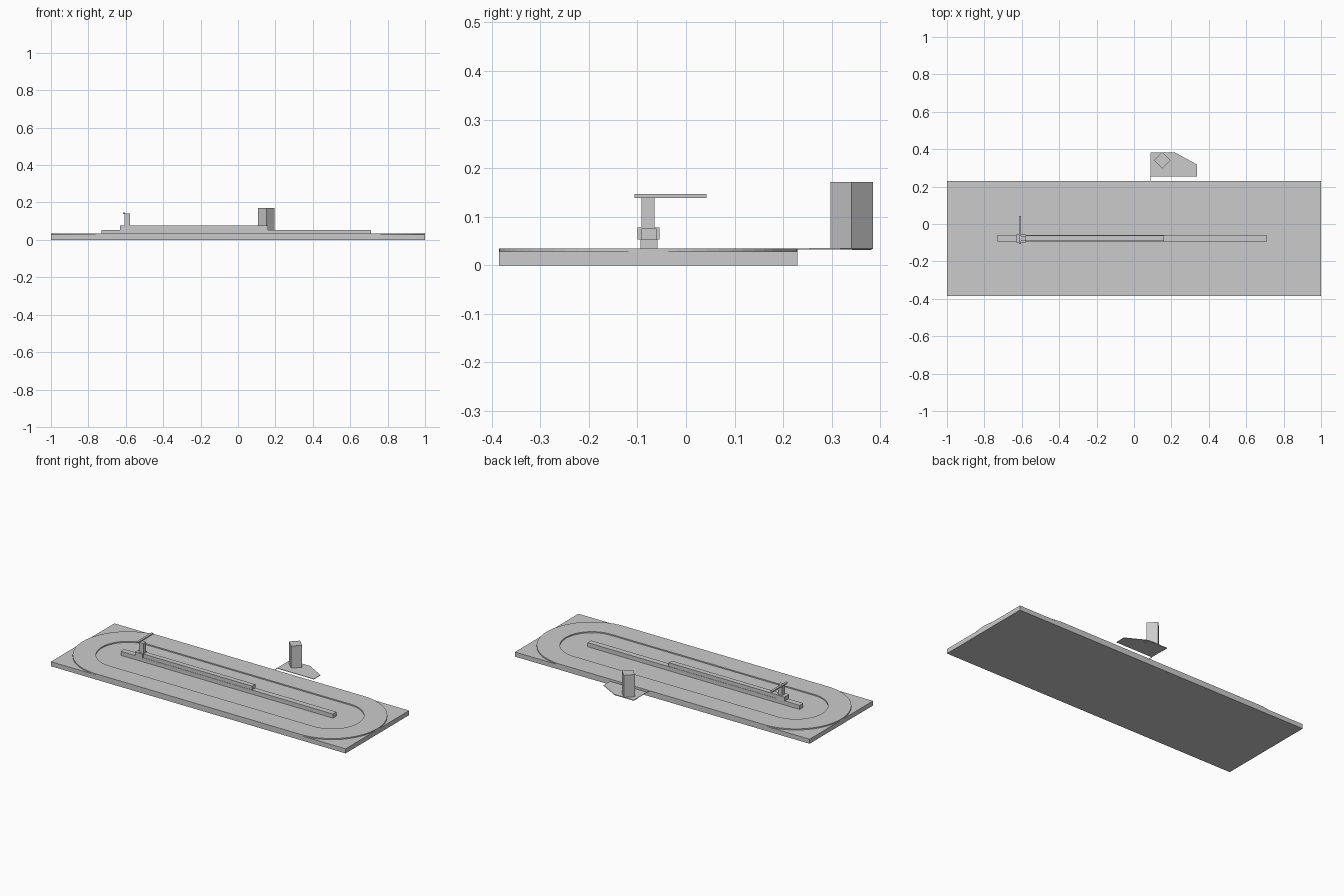
import bpy, bmesh, math

if "Cube" in bpy.data.objects:
    bpy.data.objects.remove(bpy.data.objects["Cube"])

YC = -0.0775  # centre line of the track


def finish(name, bm):
    bmesh.ops.recalc_face_normals(bm, faces=bm.faces)
    me = bpy.data.meshes.new(name)
    bm.to_mesh(me)
    bm.free()
    ob = bpy.data.objects.new(name, me)
    bpy.context.collection.objects.link(ob)
    return ob


def prism(name, pts, z0, z1):
    bm = bmesh.new()
    lo = [bm.verts.new((x, y, z0)) for x, y in pts]
    hi = [bm.verts.new((x, y, z1)) for x, y in pts]
    bm.faces.new(lo)
    bm.faces.new(hi)
    n = len(pts)
    for i in range(n):
        j = (i + 1) % n
        bm.faces.new((lo[i], lo[j], hi[j], hi[i]))
    return finish(name, bm)


def box(name, x0, x1, y0, y1, z0, z1):
    return prism(name, [(x0, y0), (x1, y0), (x1, y1), (x0, y1)], z0, z1)


def stadium(a, r, seg=32):
    pts = []
    for side in (1, -1):
        for i in range(seg + 1):
            t = math.pi * (i / seg - 0.5)
            pts.append((side * (a + r * math.cos(t)), YC + side * r * math.sin(t)))
    return pts


# Ground slab
box("base_slab", -1, 1, -0.385, 0.23, 0, 0.028)

# Raised oval track with a sunken infield
bm = bmesh.new()
outer, inner = stadium(0.6925, 0.3075), stadium(0.6925, 0.178)
rings = [[bm.verts.new((x, y, z)) for x, y in pts]
         for pts, z in ((outer, 0.028), (outer, 0.035), (inner, 0.035), (inner, 0.028))]
n = len(outer)
for k in range(4):
    a, b = rings[k], rings[(k + 1) % 4]
    for i in range(n):
        j = (i + 1) % n
        bm.faces.new((a[i], a[j], b[j], b[i]))
finish("oval_track", bm)

# Central barrier
box("barrier_base", -0.73, 0.71, -0.094, -0.059, 0.028, 0.053)
box("barrier_upper", -0.58, 0.16, -0.092, -0.061, 0.053, 0.076)

# Post with its cross arm
box("post_block", -0.63, -0.578, -0.1, -0.055, 0.053, 0.078)
box("post_column", -0.607, -0.578, -0.092, -0.065, 0.078, 0.14)
box("post_arm", -0.616, -0.603, -0.106, 0.042, 0.139, 0.147)

# Platform behind the track
prism("platform", [(0.087, 0.254), (0.337, 0.254), (0.337, 0.318),
                   (0.22, 0.382), (0.087, 0.382)], 0.0325, 0.0355)
box("platform_lip", 0.087, 0.22, 0.342, 0.382, 0.031, 0.0325)
box("platform_link", 0.086, 0.089, 0.23, 0.256, 0.0325, 0.0345)

# Square tower turned 45 degrees
r = 0.044
prism("tower", [(0.152 + r * dx, 0.341 + r * dy)
                for dx, dy in ((1, 0), (0, 1), (-1, 0), (0, -1))], 0.034, 0.171)
